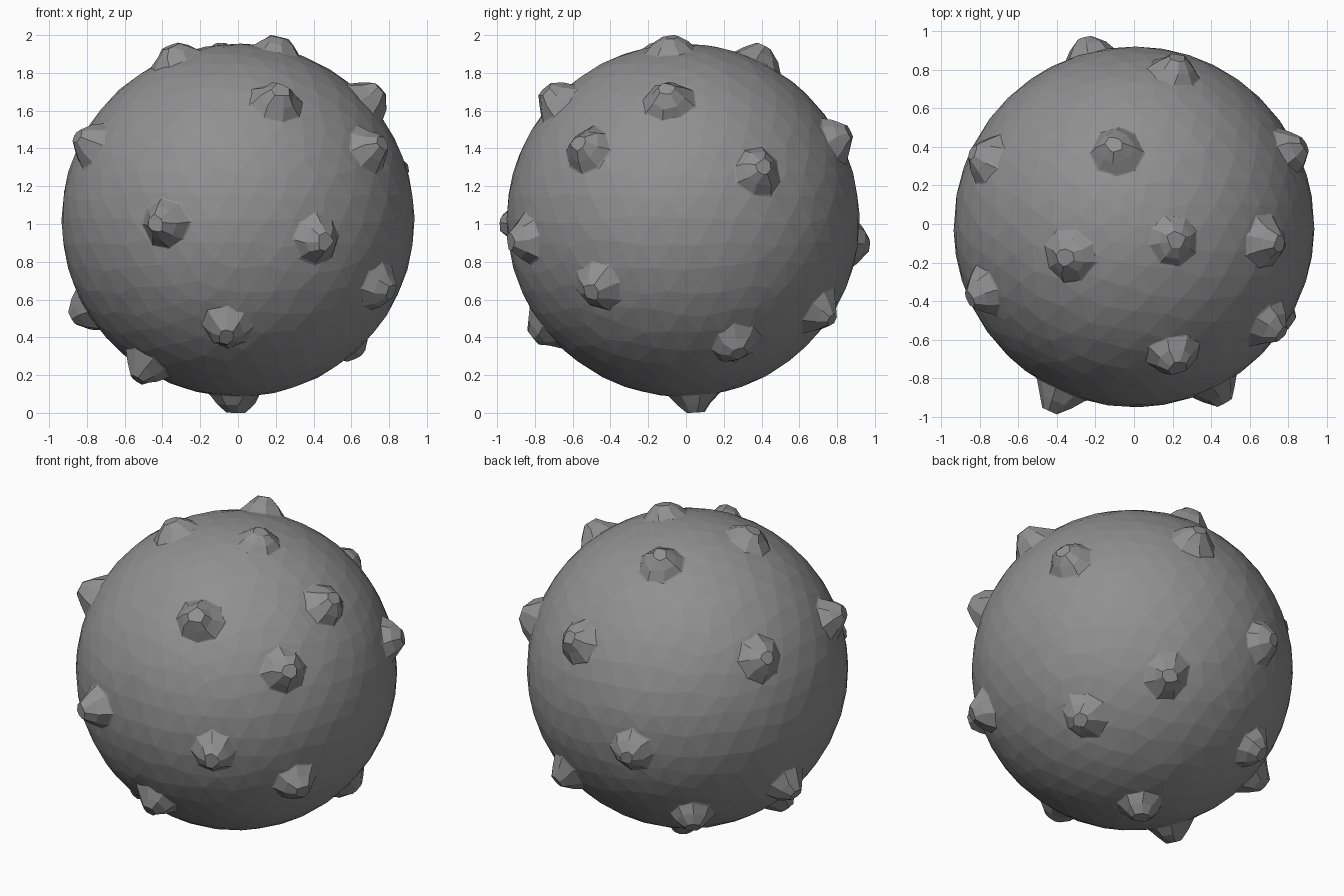
import bpy, bmesh, random
from mathutils import Vector, Matrix

if "Cube" in bpy.data.objects:
    bpy.data.objects.remove(bpy.data.objects["Cube"])

random.seed(4)
CENTRE = Vector((0, -0.015, 1.02))
RADIUS = 0.935

grey = bpy.data.materials.new("dark_grey")
grey.diffuse_color = (0.28, 0.28, 0.28, 1)
grey.use_nodes = True
grey.node_tree.nodes["Principled BSDF"].inputs["Base Color"].default_value = grey.diffuse_color

# Direction of each knob from the ball centre, and distance of its tip
KNOBS = [
    (-.43, -.95, -.02, 1.05), (.46, -.91, -.11, 1.03), (.22, -.72, .68, 1.03),
    (-.06, -.80, -.62, 1.01), (-.52, -.25, -.82, 1.03), (-.86, .15, -.51, 1.03),
    (-.83, -.36, .43, 1.03), (-.36, -.16, .93, 1.00), (.22, -.07, .98, 0.995),
    (.74, -.08, .68, 1.03), (.74, -.54, .40, 1.03), (.76, -.46, -.36, 1.02),
    (.88, .43, .28, 1.02), (.63, .29, -.69, 1.00), (-.01, .06, -1.0, 1.02),
    (.37, .78, -.52, 1.02), (.23, .88, .47, 1.02), (-.25, .98, -.14, 1.02),
    (-.10, .43, .92, 1.02), (-.81, .37, .42, 1.02), (-.46, .60, -.65, 1.02),
]


def finish(bm, name):
    bmesh.ops.recalc_face_normals(bm, faces=bm.faces)
    mesh = bpy.data.meshes.new(name)
    bm.to_mesh(mesh)
    bm.free()
    mesh.materials.append(grey)
    obj = bpy.data.objects.new(name, mesh)
    obj.location = CENTRE
    bpy.context.collection.objects.link(obj)
    return obj


# Faceted ball, vertices slid slightly along the surface for uneven facets
bm = bmesh.new()
bmesh.ops.create_icosphere(bm, subdivisions=4, radius=RADIUS)
for v in bm.verts:
    shift = Vector([random.uniform(-.022, .022) for _ in range(3)])
    v.co = (v.co + shift).normalized() * RADIUS
finish(bm, "ball")


# Blunt eight-sided knob: rings of (radius, distance from the ball centre)
def knob(direction, tip, index):
    bm = bmesh.new()
    turn = Vector(direction).to_track_quat('Z', 'Y').to_matrix().to_4x4()
    spin = Matrix.Rotation(random.uniform(0, 6.28), 4, 'Z')
    middle = .93 + (tip - .93) * .5
    rings = []
    for r, h in ((.165, .905), (.135, .927), (.095, middle), (.045, tip)):
        verts = bmesh.ops.create_circle(bm, segments=8, radius=r)["verts"]
        for v in verts:
            v.co.z = h
            v.co += Vector((random.uniform(-.01, .01), random.uniform(-.01, .01), 0))
        rings.append(verts)
    for low, high in zip(rings, rings[1:]):
        for i in range(8):
            j = (i + 1) % 8
            bm.faces.new((low[i], low[j], high[j], high[i]))
    bm.faces.new(rings[0])
    bm.faces.new(rings[-1])
    bm.transform(turn @ spin)
    finish(bm, f"knob_{index:02d}")


for i, (x, y, z, tip) in enumerate(KNOBS):
    knob((x, y, z), tip, i + 1)
